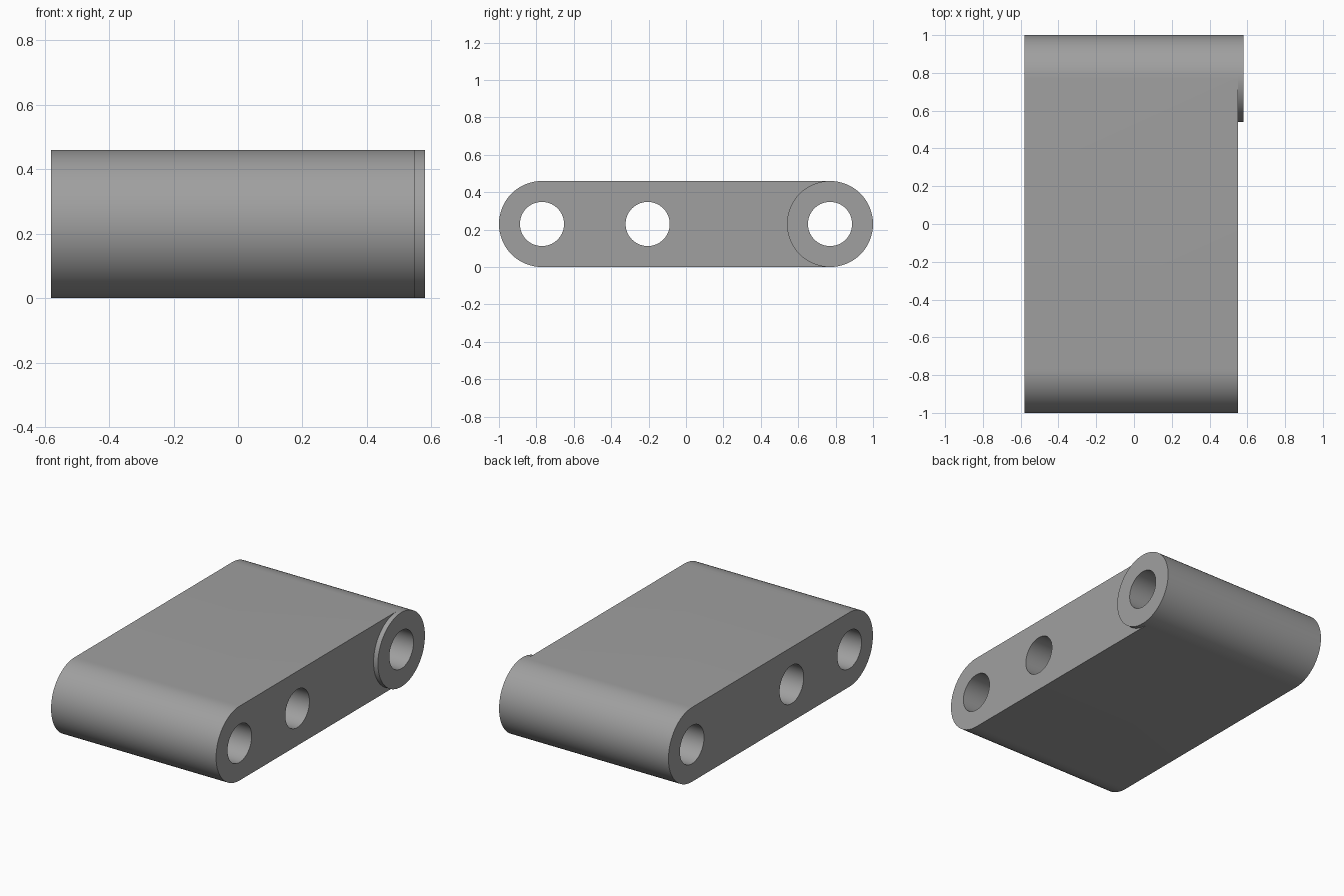
import bpy, bmesh, math
from mathutils import Vector

if "Cube" in bpy.data.objects:
    bpy.data.objects.remove(bpy.data.objects["Cube"])

R, HOLE_R, END_Y, MID_Y = 0.23, 0.118, 0.77, -0.205
LEFT, FACE, BOSS = -0.58, 0.55, 0.58
N = 64  # sides per full circle

bm = bmesh.new()


def arc(y, r, start, count):
    """Points on a circle in the side plane, starting at an angle step."""
    return [bm.verts.new((LEFT,
                          y + r * math.cos(2 * math.pi * (start + i) / N),
                          R + r * math.sin(2 * math.pi * (start + i) / N)))
            for i in range(count)]


def loop_edges(verts):
    pairs = zip(verts, verts[1:] + verts[:1])
    return [bm.edges.get(p) or bm.edges.new(p) for p in pairs]


def fill(*loops):
    edges = [e for loop in loops for e in loop_edges(loop)]
    geom = bmesh.ops.triangle_fill(bm, edges=edges, use_beauty=True,
                                   normal=Vector((1, 0, 0)))["geom"]
    return [g for g in geom if isinstance(g, bmesh.types.BMFace)]


def extrude(faces, distance, keep):
    geom = bmesh.ops.extrude_face_region(bm, geom=faces, use_keep_orig=keep)["geom"]
    verts = [g for g in geom if isinstance(g, bmesh.types.BMVert)]
    bmesh.ops.translate(bm, verts=verts, vec=(distance, 0, 0))
    if not keep:
        bmesh.ops.delete(bm, geom=[f for f in faces if f.is_valid], context="FACES_ONLY")


# Side profile: ring around the back hole, then the rest of the link
boss = arc(END_Y, R, -N // 4, N)
front_end = arc(-END_Y, R, N // 4, N // 2 + 1)
holes = [arc(y, HOLE_R, 0, N) for y in (-END_Y, MID_Y, END_Y)]
fill(boss, holes[2])
fill(boss[N // 2:] + [boss[0]] + front_end[::-1], holes[0], holes[1])

# Body thickness
extrude(bm.faces[:], FACE - LEFT, True)

# Raised boss on the right side
ring = [f for f in bm.faces
        if all(abs(v.co.x - FACE) < 1e-4 and
               math.hypot(v.co.y - END_Y, v.co.z - R) < R + 1e-4 for v in f.verts)]
extrude(ring, BOSS - FACE, False)
bmesh.ops.recalc_face_normals(bm, faces=bm.faces[:])

mesh = bpy.data.meshes.new("link_block")
bm.to_mesh(mesh)
bm.free()
link = bpy.data.objects.new("link_block", mesh)
bpy.context.collection.objects.link(link)

# Plain grey finish
grey = bpy.data.materials.new("grey")
grey.diffuse_color = (0.35, 0.35, 0.35, 1)
grey.use_nodes = True
grey.node_tree.nodes["Principled BSDF"].inputs["Base Color"].default_value = grey.diffuse_color
mesh.materials.append(grey)

bpy.context.view_layer.objects.active = link
link.select_set(True)
bpy.ops.object.shade_smooth_by_angle(angle=math.radians(30))
